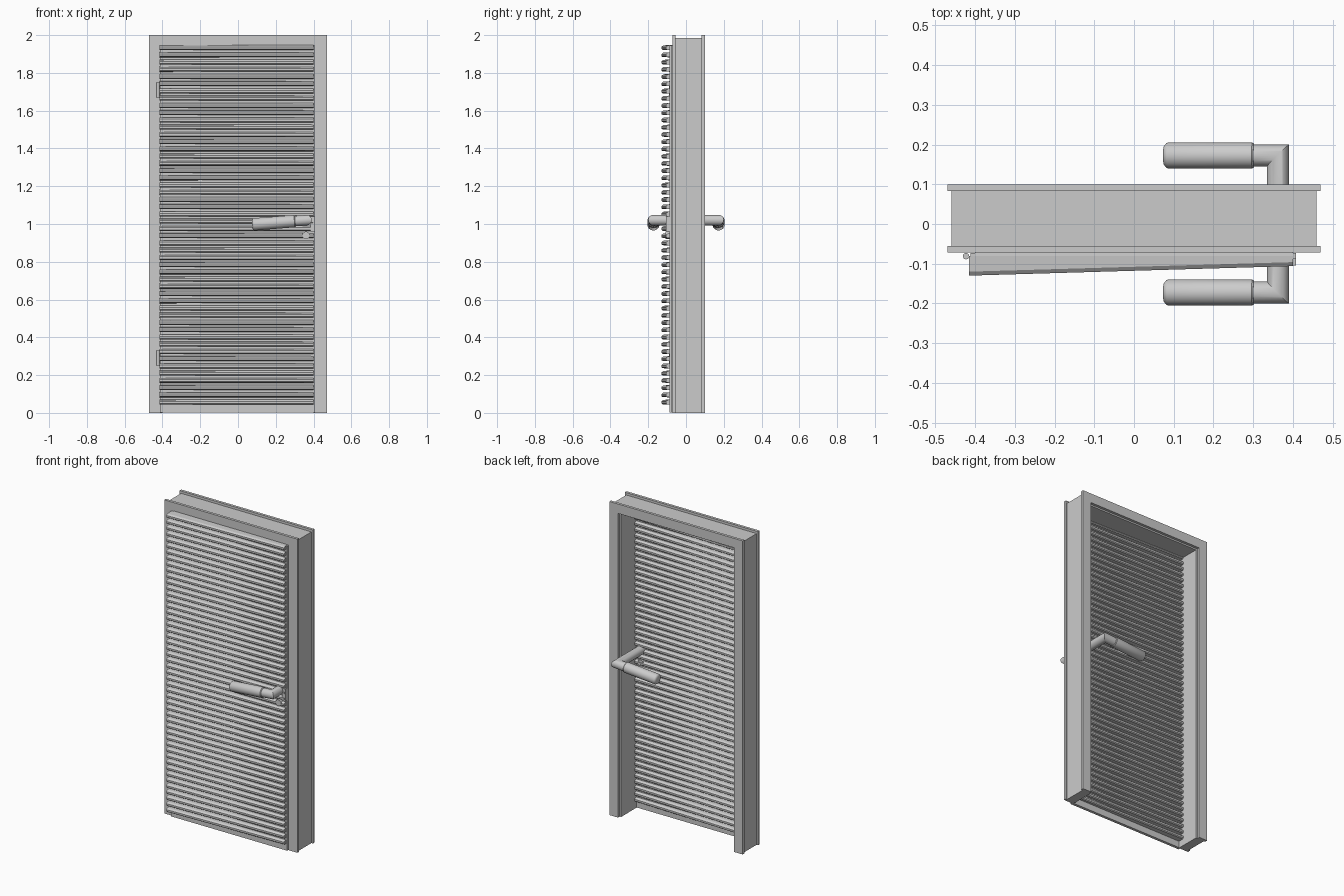
import bpy, bmesh, math
from mathutils import Matrix, Vector

if "Cube" in bpy.data.objects:
    bpy.data.objects.remove(bpy.data.objects["Cube"])

grey = bpy.data.materials.new("light grey metal")
grey.diffuse_color = (0.6, 0.6, 0.6, 1)
grey.use_nodes = True
grey.node_tree.nodes["Principled BSDF"].inputs["Base Color"].default_value = grey.diffuse_color


def finish(name, bm, smooth=False):
    bmesh.ops.recalc_face_normals(bm, faces=bm.faces)
    me = bpy.data.meshes.new(name)
    bm.to_mesh(me)
    bm.free()
    ob = bpy.data.objects.new(name, me)
    bpy.context.collection.objects.link(ob)
    me.materials.append(grey)
    if smooth:
        bpy.ops.object.select_all(action='DESELECT')
        bpy.context.view_layer.objects.active = ob
        ob.select_set(True)
        bpy.ops.object.shade_smooth_by_angle(angle=math.radians(35))
    return ob


def loft(bm, rings):
    """Skin closed rings of points and cap both ends."""
    vs = [[bm.verts.new(p) for p in r] for r in rings]
    n = len(vs[0])
    for a, b in zip(vs, vs[1:]):
        for i in range(n):
            j = (i + 1) % n
            bm.faces.new((a[i], a[j], b[j], b[i]))
    bm.faces.new(vs[0])
    bm.faces.new(vs[-1])


def arch(name, outer, inner, top, head, y0, y1):
    """Door surround open at the floor, extruded from y0 to y1."""
    pts = [(-outer, 0), (-outer, top), (outer, top), (outer, 0),
           (inner, 0), (inner, head), (-inner, head), (-inner, 0)]
    bm = bmesh.new()
    loft(bm, [[(x, y, z) for x, z in pts] for y in (y0, y1)])
    finish(name, bm)


def box(name, x0, x1, y0, y1, z0, z1):
    bm = bmesh.new()
    loft(bm, [[(x0, y, z0), (x1, y, z0), (x1, y, z1), (x0, y, z1)]
              for y in (y0, y1)])
    finish(name, bm)


def circle(f, n=32):
    return [f(math.cos(2 * math.pi * i / n), math.sin(2 * math.pi * i / n))
            for i in range(n)]


# Door surround: front trim, jamb and back trim
arch("front_trim", 0.47, 0.40, 2.0, 1.93, -0.072, -0.055)
arch("jamb", 0.46, 0.40, 1.985, 1.93, -0.055, 0.083)
arch("back_trim", 0.47, 0.41, 2.0, 1.94, 0.083, 0.10)

# Door leaf: thin panel with a slightly wider front skin
box("leaf_core", -0.40, 0.40, -0.085, -0.07, 0.003, 1.93)
box("leaf_skin", -0.412, 0.408, -0.088, -0.073, 0.003, 1.945)

# Tapered slats on both faces, deeper toward the hinge side
STEP, COUNT = 0.0383, 50
for name, side, xl in (("front_slats", -1, -0.415), ("back_slats", 1, -0.40)):
    bm = bmesh.new()
    for i in range(COUNT):
        z = 0.058 + i * STEP
        rings = []
        for x, d in ((xl, 0.05), (0.40, 0.026)):
            prof = [(0, -0.014), (d - 0.006, -0.013), (d, -0.008),
                    (d, 0.003), (d - 0.01, 0.011), (0, 0.013)]
            rings.append([(x, -0.08 + side * u, z + w) for u, w in prof])
        loft(bm, rings)
    finish(name, bm)

# Lever handles with a mitred elbow and a thicker grip
CX, CZ, YC, R, G = 0.3625, 1.02, 0.1725, 0.0275, 0.0325
tilt = (Matrix.Translation((CX, 0, CZ)) @ Matrix.Rotation(math.radians(-4.5), 4, 'Y')
        @ Matrix.Translation((-CX, 0, -CZ)))
for name, s in (("front", -1), ("back", 1)):
    bm = bmesh.new()
    loft(bm, [circle(lambda c, k: (CX + R * c, -0.08, CZ + R * k)),
              circle(lambda c, k: (CX + R * c, s * (YC + R * c), CZ + R * k)),
              circle(lambda c, k: (0.298, s * (YC + R * c), CZ + R * k))])
    bmesh.ops.transform(bm, matrix=tilt, verts=bm.verts)
    finish(name + "_lever", bm, True)
    bm = bmesh.new()
    loft(bm, [circle(lambda c, k: (x, s * (YC + r * c), CZ + r * k))
              for x, r in ((0.302, G - 0.003), (0.298, G), (0.084, G),
                           (0.078, G - 0.004), (0.074, G - 0.010))])
    bmesh.ops.transform(bm, matrix=tilt, verts=bm.verts)
    finish(name + "_grip", bm, True)

# Lock cylinder below the handle, passing through the leaf
bm = bmesh.new()
loft(bm, [circle(lambda c, k: (0.36 + 0.02 * c, y, 0.94 + 0.02 * k))
          for y in (-0.108, -0.055)])
finish("lock_cylinder", bm, True)

# Latch case on the leaf edge
box("latch_case", 0.385, 0.408, -0.105, -0.085, 0.96, 1.04)

# Hinge barrels on the left side
for name, z in (("lower_hinge", 0.25), ("upper_hinge", 1.67)):
    bm = bmesh.new()
    loft(bm, [circle(lambda c, k: (-0.423 + 0.008 * c, -0.081 + 0.008 * k, zz), 20)
              for zz in (z, z + 0.08)])
    finish(name, bm, True)
